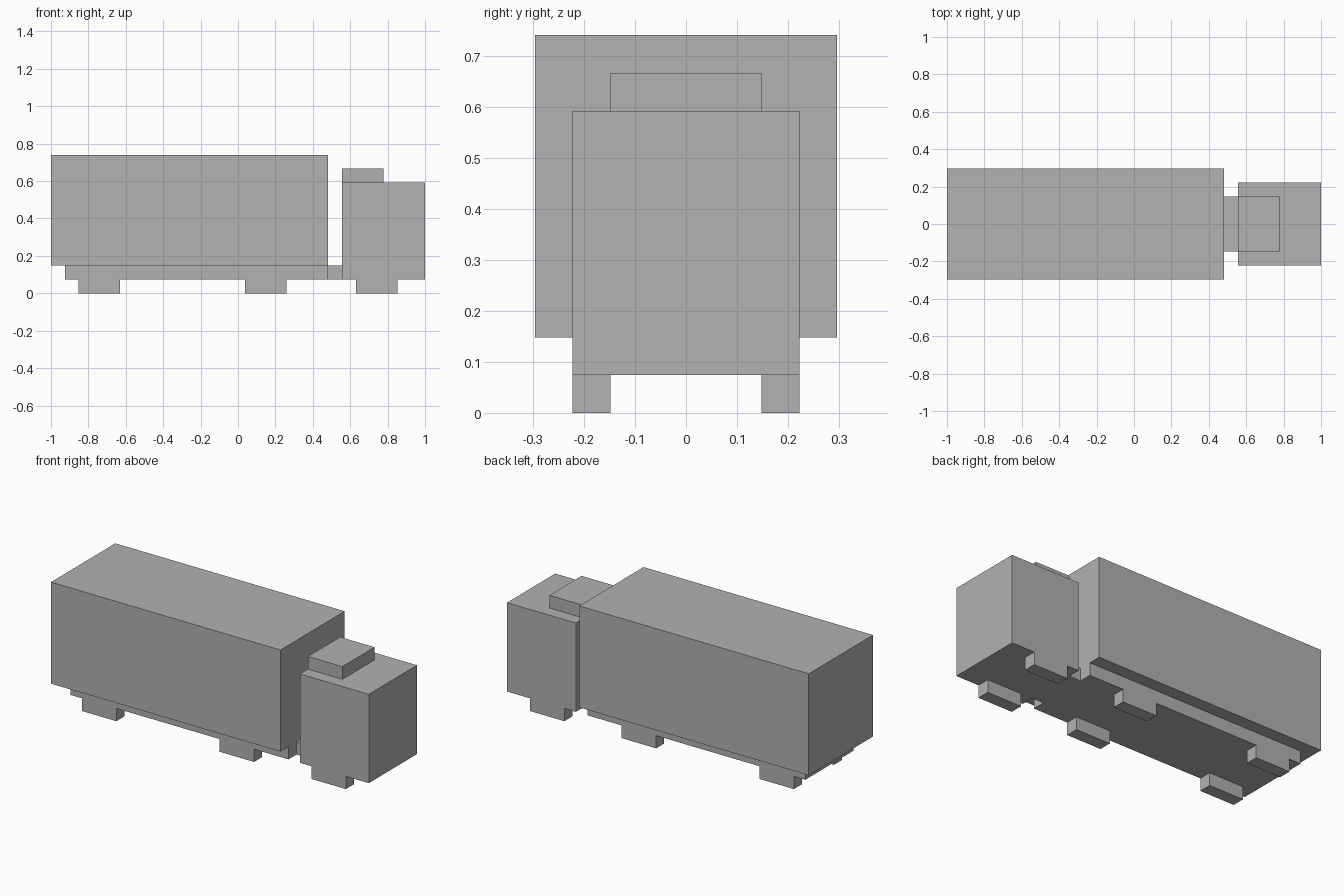
import bpy

if "Cube" in bpy.data.objects:
    bpy.data.objects.remove(bpy.data.objects["Cube"], do_unlink=True)

U = 2 / 27  # the whole truck sits on a 27-unit-long block grid

grey = bpy.data.materials.new("plain grey")
grey.use_nodes = True
color = (0.445, 0.445, 0.445, 1)
grey.diffuse_color = color
grey.node_tree.nodes["Principled BSDF"].inputs["Base Color"].default_value = color


def block(name, x0, x1, y0, y1, z0, z1):
    """Box between two corners in grid units, measured from the rear end."""
    bpy.ops.mesh.primitive_cube_add(size=1)
    ob = bpy.context.object
    ob.name = ob.data.name = name
    centre = ((x0 + x1) / 2 * U - 1, (y0 + y1) / 2 * U, (z0 + z1) / 2 * U)
    size = ((x1 - x0) * U, (y1 - y0) * U, (z1 - z0) * U)
    for v in ob.data.vertices:
        v.co = [c + s * k for c, s, k in zip(centre, size, v.co)]
    ob.data.materials.append(grey)
    return ob


# Trailer
block("cargo_box", 0, 20, -4, 4, 2, 10)
block("trailer_chassis", 1, 20, -3, 3, 1, 2)
block("hitch", 20, 21, -2, 2, 1, 2)

# Cab with its roof deflector
block("cab", 21, 27, -3, 3, 1, 8)
block("roof_deflector", 21, 24, -2, 2, 8, 9)

# Block wheels, three axles
for axle, x in (("rear", 2), ("middle", 14), ("front", 22)):
    block(axle + "_wheel_right", x, x + 3, -3, -2, 0, 1)
    block(axle + "_wheel_left", x, x + 3, 2, 3, 0, 1)
